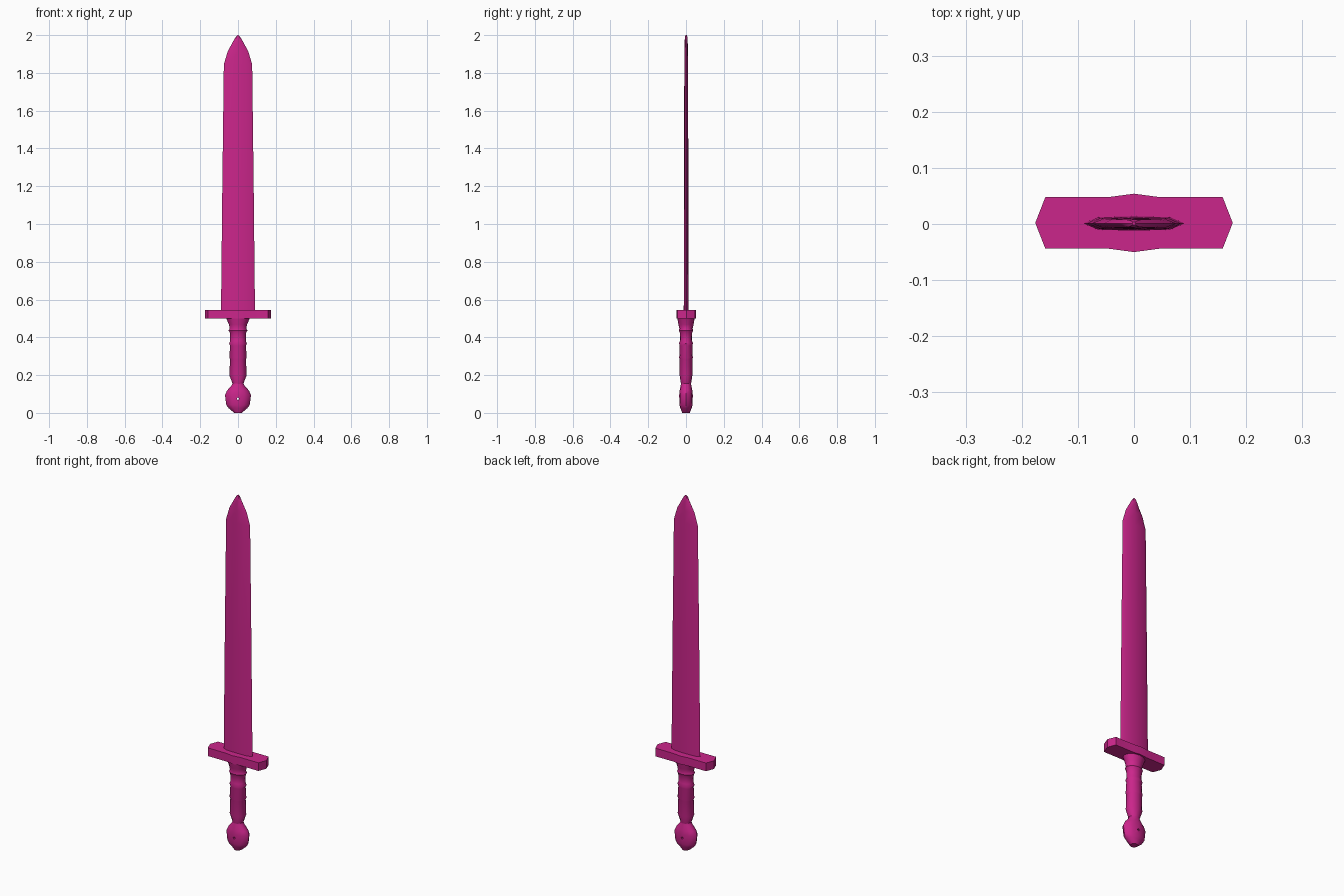
import bpy, bmesh, math

if "Cube" in bpy.data.objects:
    bpy.data.objects.remove(bpy.data.objects["Cube"])

mat = bpy.data.materials.new("magenta")
mat.diffuse_color = (0.60, 0.019, 0.26, 1)
mat.use_nodes = True
mat.node_tree.nodes["Principled BSDF"].inputs["Base Color"].default_value = mat.diffuse_color


def loft(name, rings, angle=40):
    """Skin a closed solid through a stack of equally sized rings."""
    bm = bmesh.new()
    loops = [[bm.verts.new(p) for p in ring] for ring in rings]
    n = len(loops[0])
    for a, b in zip(loops, loops[1:]):
        for i in range(n):
            j = (i + 1) % n
            bm.faces.new((a[i], a[j], b[j], b[i]))
    bm.faces.new(loops[0][::-1])
    bm.faces.new(loops[-1])
    bmesh.ops.recalc_face_normals(bm, faces=bm.faces)
    me = bpy.data.meshes.new(name)
    bm.to_mesh(me)
    bm.free()
    me.materials.append(mat)
    ob = bpy.data.objects.new(name, me)
    bpy.context.collection.objects.link(ob)
    bpy.ops.object.select_all(action='DESELECT')
    ob.select_set(True)
    bpy.context.view_layer.objects.active = ob
    bpy.ops.object.shade_smooth_by_angle(angle=math.radians(angle))
    return ob


def oval(hx, hy, z, n=12):
    return [(hx * math.cos(2 * math.pi * i / n), hy * math.sin(2 * math.pi * i / n), z)
            for i in range(n)]


# Blade: flattened section with sharp edges and a low central ridge
def blade_ring(w, t, z):
    half = [(w, 0), (w * 0.72, t * 0.85), (0, t), (-w * 0.72, t * 0.85)]
    return [(x, y + 0.001, z) for x, y in half + [(-x, -y) for x, y in half]]


loft("blade", [blade_ring(*r) for r in (
    (0.090, 0.013, 0.53), (0.083, 0.0115, 1.2), (0.075, 0.010, 1.845),
    (0.054, 0.009, 1.915), (0.024, 0.008, 1.97), (0.012, 0.007, 1.99),
    (0.003, 0.003, 2.0))])

# Crossguard: bar with pointed ends and slightly swollen middle
quarter = [(0.176, 0), (0.158, 0.046), (0.045, 0.046), (0, 0.052),
           (-0.045, 0.046), (-0.158, 0.046)]
outline = [(x, y + 0.002) for x, y in quarter + [(-x, -y) for x, y in quarter]]
loft("crossguard", [[(x, y, z) for x, y in outline] for z in (0.50, 0.546)], 25)

# Grip: flared top with raised finger rings
loft("grip", [oval(*r) for r in (
    (0.027, 0.026, 0.15), (0.046, 0.034, 0.200), (0.042, 0.034, 0.285),
    (0.046, 0.036, 0.292), (0.042, 0.033, 0.355), (0.047, 0.037, 0.368),
    (0.041, 0.032, 0.382), (0.043, 0.033, 0.425), (0.050, 0.038, 0.436),
    (0.044, 0.035, 0.446), (0.048, 0.040, 0.468), (0.063, 0.046, 0.502))])

# Pommel: flattened knob with a small rivet hole through it
pommel = loft("pommel", [oval(*r) for r in (
    (0.020, 0.020, 0.0), (0.050, 0.030, 0.025), (0.062, 0.035, 0.042),
    (0.069, 0.036, 0.095), (0.058, 0.034, 0.118), (0.034, 0.028, 0.145),
    (0.029, 0.026, 0.158))])
bpy.ops.mesh.primitive_cylinder_add(vertices=8, radius=0.006, depth=0.2,
                                    location=(0, 0, 0.075), rotation=(math.pi / 2, 0, 0))
cutter = bpy.context.object
cutter.name = "hole_cutter"
cutter.hide_render = True
cutter.data.materials.append(mat)
bpy.context.view_layer.objects.active = pommel
cut = pommel.modifiers.new("hole", 'BOOLEAN')
cut.object = cutter
cut.operation = 'DIFFERENCE'
bpy.ops.object.modifier_apply(modifier=cut.name)
bpy.data.objects.remove(cutter)
